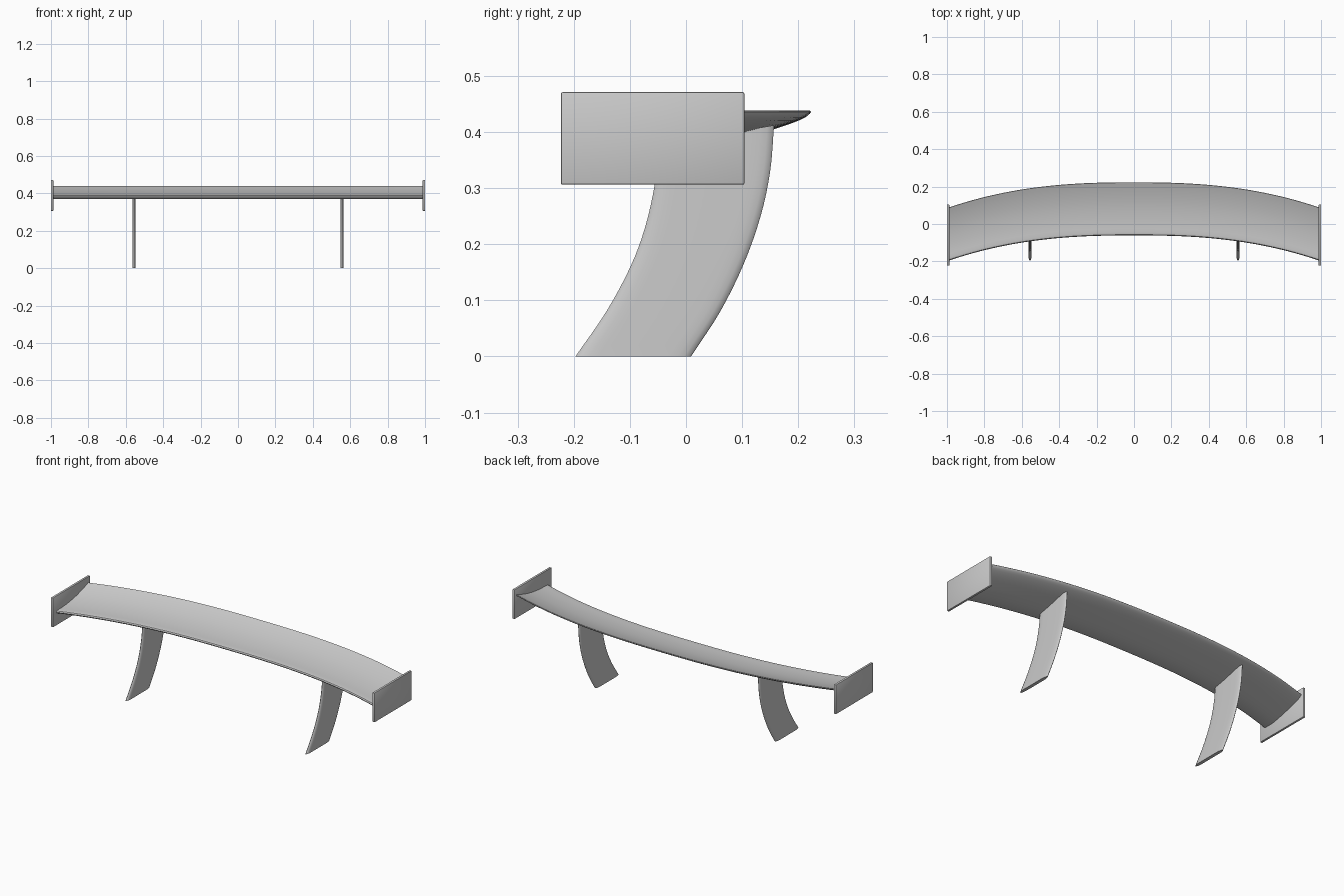
import bpy, bmesh
from mathutils import Vector

if "Cube" in bpy.data.objects:
    bpy.data.objects.remove(bpy.data.objects["Cube"])


def finish(name, bm, angle=0.7):
    bmesh.ops.recalc_face_normals(bm, faces=bm.faces)
    me = bpy.data.meshes.new(name)
    bm.to_mesh(me)
    bm.free()
    ob = bpy.data.objects.new(name, me)
    bpy.context.collection.objects.link(ob)
    bpy.ops.object.select_all(action='DESELECT')
    ob.select_set(True)
    bpy.context.view_layer.objects.active = ob
    bpy.ops.object.shade_smooth_by_angle(angle=angle)
    return ob


def loft(name, sections):
    """Skin closed cross-sections and cap both ends."""
    bm = bmesh.new()
    rings = [[bm.verts.new(p) for p in s] for s in sections]
    for a, b in zip(rings, rings[1:]):
        n = len(a)
        for i in range(n):
            j = (i + 1) % n
            bm.faces.new((a[i], a[j], b[j], b[i]))
    bm.faces.new(rings[0])
    bm.faces.new(rings[-1])
    return finish(name, bm)


def smooth_path(pts, steps=4):
    """Catmull-Rom resampling of an open point list."""
    p = [Vector(q) for q in pts]
    p = [2 * p[0] - p[1]] + p + [2 * p[-1] - p[-2]]
    out = []
    for i in range(1, len(p) - 2):
        a, b, c, d = p[i - 1:i + 3]
        for k in range(steps):
            t = k / steps
            out.append(0.5 * (2 * b + (c - a) * t + (2 * a - 5 * b + 4 * c - d) * t * t
                              + (3 * b - a - 3 * c + d) * t ** 3))
    return out + [p[-2]]


# Wing: inverted aerofoil (y, z) swept along a bowed plan
bottom = [(-0.061, 0.380), (-0.057, 0.374), (-0.045, 0.371), (0, 0.371), (0.05, 0.379),
          (0.105, 0.392), (0.16, 0.406), (0.2, 0.420), (0.217, 0.429), (0.223, 0.436)]
top = [(0.221, 0.438), (0.18, 0.423), (0.12, 0.406), (0.06, 0.395), (0, 0.389),
       (-0.045, 0.388), (-0.057, 0.386)]
foil = smooth_path(bottom, 2) + smooth_path(top, 2)
N = 48
wing = []
for i in range(N + 1):
    x = -0.99 + 1.98 * i / N
    dy = -0.138 * abs(x) ** 2.5
    wing.append([(x, p.x + dy, p.y) for p in foil])
loft("wing", wing)

# Struts: curved blades with rounded edges, tops tucked into the wing
front = smooth_path([(-0.197, 0), (-0.142, 0.08), (-0.099, 0.16), (-0.073, 0.23),
                     (-0.056, 0.305), (-0.048, 0.376)])
rear = smooth_path([(0.009, 0), (0.061, 0.08), (0.103, 0.165), (0.133, 0.25),
                    (0.150, 0.33), (0.157, 0.412)])
half = [(0, 0), (0.02, 0.45), (0.06, 0.75), (0.12, 0.93), (0.2, 1),
        (0.8, 1), (0.88, 0.93), (0.94, 0.75), (0.98, 0.45), (1, 0)]
blade = half + [(t, -w) for t, w in half[-2:0:-1]]
for side, label in ((-1, "left"), (1, "right")):
    secs = []
    for f, r in zip(front, rear):
        secs.append([(side * 0.556 + 0.009 * w, f.x + (r.x - f.x) * t, f.y + (r.y - f.y) * t)
                     for t, w in blade])
    loft(label + "_strut", secs)

# End plates: thin slabs with softened edges
for side, label in ((-1, "left"), (1, "right")):
    bm = bmesh.new()
    bmesh.ops.create_cube(bm, size=1)
    bmesh.ops.scale(bm, vec=(0.013, 0.327, 0.165), verts=bm.verts)
    bmesh.ops.translate(bm, vec=(side * 0.9935, -0.0595, 0.3885), verts=bm.verts)
    bmesh.ops.bevel(bm, geom=bm.edges[:], offset=0.003, segments=2, profile=0.5, affect='EDGES')
    finish(label + "_end_plate", bm)
